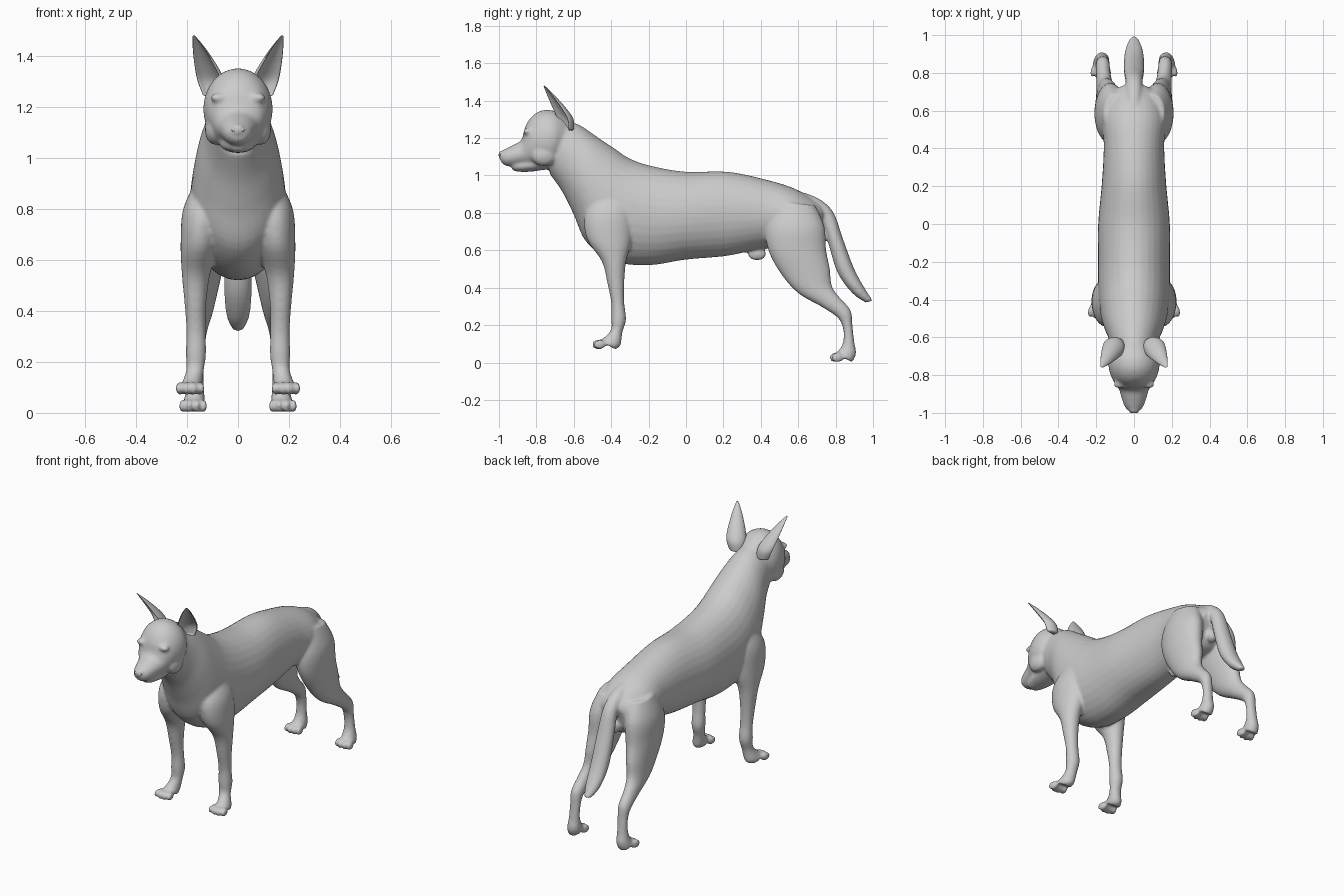
import bpy
import bmesh
from math import sin, cos, pi
from mathutils import Vector, Matrix

cube = bpy.data.objects.get("Cube")
if cube:
    bpy.data.objects.remove(cube, do_unlink=True)

CM = 0.01          # all part tables are in hundredths of a unit
SIDES = (1, -1)    # left, right

coat = bpy.data.materials.new("grey_coat")
coat.use_nodes = True
coat_colour = (0.6, 0.6, 0.6, 1)
coat.diffuse_color = coat_colour
coat.node_tree.nodes["Principled BSDF"].inputs["Base Color"].default_value = coat_colour


def smooth_stations(stations, steps=5):
    """Interpolate a table of stations with a Catmull-Rom spline."""
    rows = [Vector(s) for s in stations]
    result = []
    for i in range(len(rows) - 1):
        before, a = rows[max(i - 1, 0)], rows[i]
        b, after = rows[i + 1], rows[min(i + 2, len(rows) - 1)]
        for k in range(steps):
            t = k / steps
            bend = (b - before) * t + (before * 2 - a * 5 + b * 4 - after) * t ** 2
            bend += (a * 3 - before - b * 3 + after) * t ** 3
            result.append(a + bend / 2)
    return result + [rows[-1]]


def skin_rings(bm, rings):
    """Bridge a list of point rings into a closed tube."""
    loops = [[bm.verts.new(p) for p in ring] for ring in rings]
    count = len(loops[0])
    for a, b in zip(loops, loops[1:]):
        for i in range(count):
            j = (i + 1) % count
            bm.faces.new((a[i], a[j], b[j], b[i]))
    bm.faces.new(loops[0][::-1])
    bm.faces.new(loops[-1])


def loft(bm, stations, side=1, count=32):
    """Each station: edge one (y, z), edge two (y, z), centre x, half width."""
    rings = []
    for y1, z1, y2, z2, x, width in smooth_stations(stations):
        centre = Vector((x * side, (y1 + y2) / 2, (z1 + z2) / 2))
        reach = Vector((0, (y1 - y2) / 2, (z1 - z2) / 2))
        across = Vector((width, 0, 0))
        angles = [2 * pi * i / count for i in range(count)]
        rings.append([(centre + reach * cos(a) + across * sin(a)) * CM for a in angles])
    skin_rings(bm, rings)


def ball(bm, centre, radii, turn=0):
    """Add an ellipsoid, turned about the vertical axis."""
    place = Matrix.Translation(Vector(centre) * CM) @ Matrix.Rotation(turn, 4, "Z")
    size = Matrix.Diagonal((*(Vector(radii) * CM), 1))
    bmesh.ops.create_uvsphere(bm, u_segments=20, v_segments=12, radius=1, matrix=place @ size)


def finish(bm, name):
    """Turn the bmesh into a smooth object wearing the coat."""
    bmesh.ops.recalc_face_normals(bm, faces=bm.faces)
    for face in bm.faces:
        face.smooth = True
    mesh = bpy.data.meshes.new(name)
    bm.to_mesh(mesh)
    bm.free()
    mesh.materials.append(coat)
    obj = bpy.data.objects.new(name, mesh)
    bpy.context.collection.objects.link(obj)
    return obj


# Part tables
torso = [
    (74, 82, 70, 66, 0, 8), (70, 86, 65, 61, 0, 13), (58, 93, 54, 60, 0, 17),
    (42, 98, 42, 61, 0, 16), (22, 102, 22, 57, 0, 17), (0, 102, 0, 55, 0, 19),
    (-18, 105, -20, 52, 0, 19), (-30, 109, -38, 54, 0, 19), (-39, 115, -53, 64, 0, 18),
    (-48, 121, -60, 79, 0, 16), (-57, 127, -66, 91, 0, 13), (-66, 130, -73, 101, 0, 11),
]
skull = [
    (-62, 129, -66, 107, 0, 9), (-69, 134, -71, 104, 0, 13), (-76, 135, -75, 103, 0, 13.5),
    (-82, 132, -80, 104, 0, 12), (-86, 126, -83, 104, 0, 10), (-88, 119, -87, 105, 0, 8),
    (-93, 116, -92, 105, 0, 6.5), (-97, 114, -96, 105, 0, 5), (-99, 112, -99, 107, 0, 3),
]
jaw = [
    (-76, 111, -76, 103, 0, 8), (-84, 109, -83, 102, 0, 7), (-90, 108, -90, 102, 0, 5),
    (-93, 107, -93, 103, 0, 3),
]
front_leg = [
    (-47, 91, -34, 92, 12, 4), (-54, 79, -29, 81, 14, 7.5), (-53, 66, -29, 66, 15, 7.5),
    (-45, 54, -32, 54, 16.5, 5.5), (-42, 42, -33, 42, 16.7, 4.2), (-40, 32, -33, 32, 16.5, 3.8),
    (-40, 24, -32, 23, 16.5, 4), (-40, 18, -34, 16, 16.8, 3.5), (-43, 14, -35, 9, 18, 4),
    (-46, 12, -38, 7, 18.5, 4.5),
]
hind_leg = [
    (48, 86, 69, 84, 10, 6), (43, 72, 74, 73, 12, 8.5), (44, 60, 75, 60, 13, 7.8),
    (51, 47, 77, 50, 14, 6.3), (60, 37, 78, 41, 15, 5), (72, 30, 82, 35, 16, 4),
    (81, 24, 88, 28, 16.5, 3.6), (84, 18, 89, 20, 16.5, 3.2), (84, 11, 90, 11, 16.8, 3.3),
    (82, 7, 91, 5, 17, 4), (80, 5, 89, 0, 17.5, 4.5),
]
tail = [
    (63, 91, 61, 83, 0, 4), (72, 87, 68, 82, 0, 4), (79, 80, 72, 76, 0, 4.5),
    (84, 66, 76, 64, 0, 5.3), (90, 50, 81, 48, 0, 5.5), (96, 39, 89, 37, 0, 4.5),
    (100, 33, 96, 32, 0, 2),
]

# Body, head, legs and tail grown into one skin
bm = bmesh.new()
for part in (torso, skull, jaw, tail):
    loft(bm, part)
ball(bm, (0, -98, 111), (3, 2.5, 2.5))        # nose
ball(bm, (0, 38, 58), (2.5, 5, 3.5))          # belly fold
ball(bm, (0, 71, 67), (3.5, 4, 4))            # rump fold
for side in SIDES:
    loft(bm, front_leg, side)
    loft(bm, hind_leg, side)
    ball(bm, (7 * side, -84, 123.5), (4, 3, 2), -0.4 * side)     # brow
    ball(bm, (9 * side, -76, 111), (4, 7, 6))                    # cheek
    # four toes on each paw, the middle pair reaching further
    for offset in (-1.5, -0.5, 0.5, 1.5):
        reach = 2 - abs(offset)
        splay = offset * 0.15
        ball(bm, ((18.8 + offset * 2.7) * side, -45.5 - reach, 9.6), (1.5, 3.5, 2.6), splay * side)
        ball(bm, ((17.6 + offset * 2.6) * side, 81.5 - reach, 2.7), (1.5, 3.5, 2.7), splay * side)
body = finish(bm, "body")
remesh = body.modifiers.new("skin", "REMESH")
remesh.mode = "VOXEL"
remesh.voxel_size = 0.008
remesh.use_smooth_shade = True
relax = body.modifiers.new("relax", "SMOOTH")
relax.factor = 0.5
relax.iterations = 10


# Ears: cupped crescents narrowing to a point, open forward and outward
def ear(name, side):
    bm = bmesh.new()
    opening = Vector((0.5 * side, -0.85, 0)).normalized()
    across = Vector((-opening.y, opening.x, 0))
    rings = []
    # x, y, z, half width, depth
    for x, y, z, width, depth in smooth_stations([
            (9.5, -65, 124, 5, 5), (11, -66, 130, 6, 6), (13, -69, 136, 5, 5),
            (15.5, -73, 143, 2.8, 2.6), (17.4, -76, 148, 0.5, 0.4)]):
        centre = Vector((x * side, y, z))
        arc = [pi * i / 10 for i in range(11)]
        back = [centre + across * width * cos(a) - opening * depth * sin(a) for a in arc]
        cup = [centre + across * width * 0.8 * cos(a) - opening * depth * 0.6 * sin(a)
               for a in reversed(arc)]
        rings.append([p * CM for p in back + cup])
    skin_rings(bm, rings)
    obj = finish(bm, name)
    obj.modifiers.new("rounding", "SUBSURF").levels = 1


# Eyes: small almond lids set into the face
def eye(name, side):
    bm = bmesh.new()
    ball(bm, (7 * side, -84.8, 121.8), (1.9, 1.4, 1), 0.5 * side)
    finish(bm, name)


for label, side in zip(("left", "right"), SIDES):
    ear(label + "_ear", side)
    eye(label + "_eye", side)

# Nostrils
for label, side in zip(("left", "right"), SIDES):
    bm = bmesh.new()
    ball(bm, (1.6 * side, -99.3, 111), (0.9, 0.7, 0.8))
    finish(bm, label + "_nostril")
